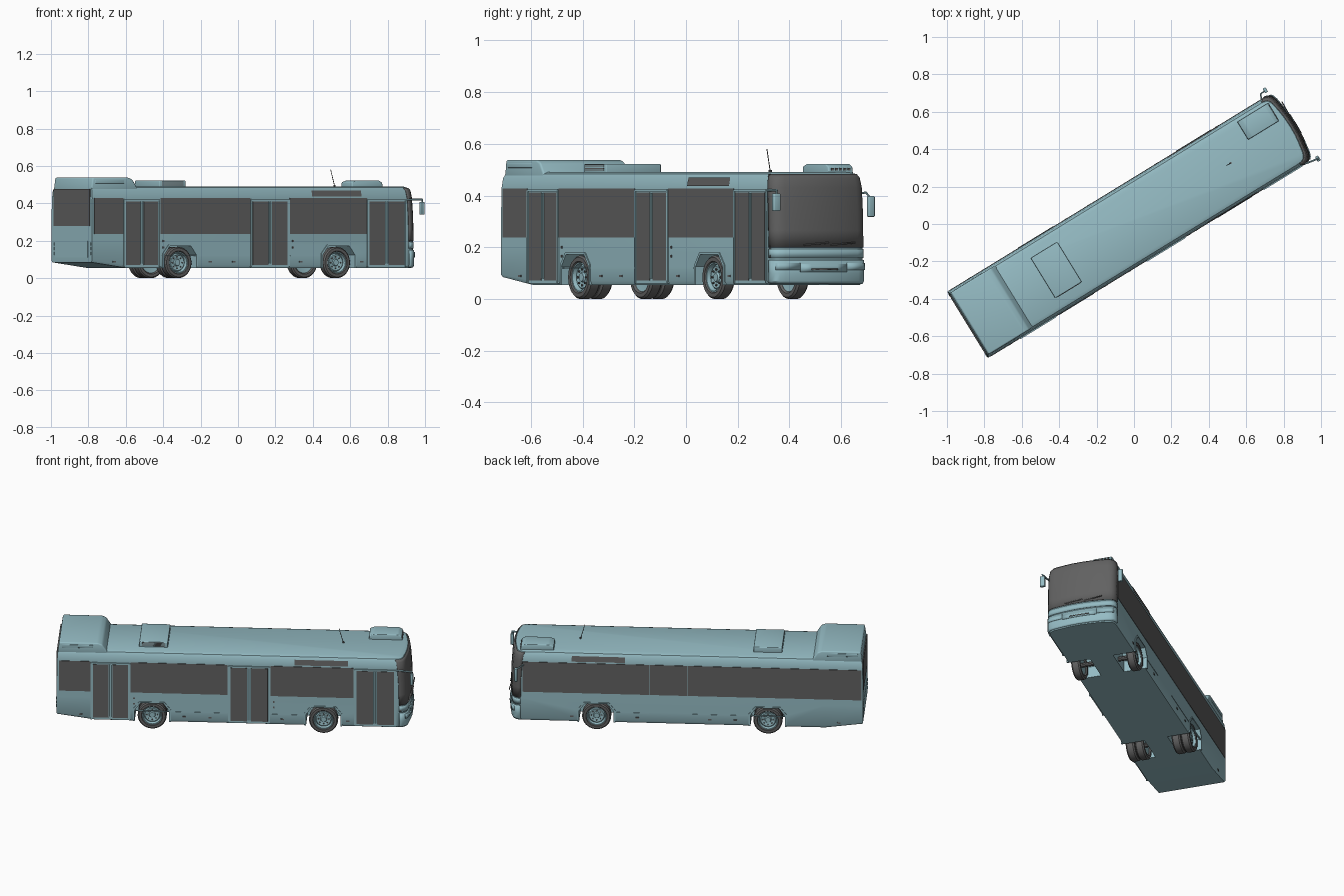
import bpy, bmesh, math
from mathutils import Matrix, Vector

if "Cube" in bpy.data.objects:
    bpy.data.objects.remove(bpy.data.objects["Cube"])

# Bus is modelled along local +x (u), then turned about z
PLACE = Matrix.Rotation(math.radians(31.5), 4, 'Z') @ Matrix.Translation((0, 0.005, 0))


def material(name, col):
    m = bpy.data.materials.new(name)
    m.diffuse_color = (*col, 1)
    m.use_nodes = True
    m.node_tree.nodes["Principled BSDF"].inputs["Base Color"].default_value = m.diffuse_color
    return m


PAINT = material("paint", (0.30, 0.50, 0.55))
DARK = material("dark", (0.12, 0.12, 0.12))


def finish(name, bm, mat, bevel=0, normals=True):
    if normals:
        bmesh.ops.recalc_face_normals(bm, faces=bm.faces)
    if bevel:
        bmesh.ops.bevel(bm, geom=list(bm.edges), offset=bevel, segments=3, profile=0.5, affect='EDGES')
    bm.transform(PLACE)
    me = bpy.data.meshes.new(name)
    bm.to_mesh(me)
    bm.free()
    me.materials.append(mat)
    ob = bpy.data.objects.new(name, me)
    bpy.context.collection.objects.link(ob)
    return ob


def box(name, u, v, z, mat=PAINT, bevel=0):
    bm = bmesh.new()
    c = [(a + b) / 2 for a, b in (u, v, z)]
    s = [abs(b - a) for a, b in (u, v, z)]
    bmesh.ops.create_cube(bm, size=1, matrix=Matrix.Translation(c) @ Matrix.Diagonal((*s, 1)))
    return finish(name, bm, mat, bevel)


def side(name, s, u0, u1, z0, z1, mat=DARK, t=0.002):
    return box(name, (u0, u1), (s * 0.2, s * (0.207 + t)), (z0, z1), mat)


def prism(name, prof, v0, v1, mat=PAINT, bevel=0):
    bm = bmesh.new()
    a = [bm.verts.new((u, v0, z)) for u, z in prof]
    b = [bm.verts.new((u, v1, z)) for u, z in prof]
    bm.faces.new(a)
    bm.faces.new(b[::-1])
    for i in range(len(a)):
        j = (i + 1) % len(a)
        bm.faces.new((a[i], a[j], b[j], b[i]))
    return finish(name, bm, mat, bevel)


def rod(name, p, q, r, mat=PAINT):
    p, q = Vector(p), Vector(q)
    d = q - p
    m = Matrix.Translation((p + q) / 2) @ d.to_track_quat('Z', 'Y').to_matrix().to_4x4()
    bm = bmesh.new()
    bmesh.ops.create_cone(bm, cap_ends=True, segments=10, radius1=r, radius2=r, depth=d.length, matrix=m)
    return finish(name, bm, mat)


def lathe(name, prof, centre, s, mat, seg=36):
    bm = bmesh.new()
    u, v, z = centre
    rings = [[bm.verts.new((u + r * math.cos(k * math.tau / seg), v + s * y,
                            z + r * math.sin(k * math.tau / seg))) for k in range(seg)] for r, y in prof]
    for a, b in zip(rings, rings[1:]):
        for k in range(seg):
            n = (k + 1) % seg
            bm.faces.new((a[k], a[n], b[n], b[k]))
    bmesh.ops.remove_doubles(bm, verts=bm.verts, dist=1e-5)
    return finish(name, bm, mat)


# Body section levels: height, half width, setback of the ends
LEVELS = [(0.055, 0.2, 0.006), (0.07, 0.207, 0), (0.2, 0.207, 0), (0.33, 0.207, 0.003), (0.43, 0.206, 0.01),
          (0.468, 0.2, 0.016), (0.484, 0.19, 0.026), (0.491, 0.172, 0.045)]
# Curved nose in plan: length position, inset from the side
NOSE = [(0.945, 0), (0.962, 0.003), (0.977, 0.011), (0.987, 0.024), (0.994, 0.045), (1.003, 0.105),
        (1.008, 0.15), (1.01, 0.207)]


def section(z):
    for a, b in zip(LEVELS, LEVELS[1:]):
        if z <= b[0]:
            t = (z - a[0]) / (b[0] - a[0])
            return [a[i] + (b[i] - a[i]) * t for i in (1, 2)]
    return LEVELS[-1][1:]


def nose(z, out=0):
    w, back = section(z)
    half = [(u - back + out, -(0.207 - i) * (w + out) / 0.207) for u, i in NOSE]
    return half + [(u, -v) for u, v in half[-2::-1]]


def front_strip(name, zs, out, mat, cut=slice(None)):
    bm = bmesh.new()
    rows = [[bm.verts.new((u, v, z)) for u, v in nose(z, out)[cut]] for z in zs]
    for a, b in zip(rows, rows[1:]):
        for i in range(len(a) - 1):
            bm.faces.new((a[i], a[i + 1], b[i + 1], b[i]))
    ob = finish(name, bm, mat, normals=False)
    m = ob.modifiers.new("thickness", 'SOLIDIFY')
    m.thickness, m.offset = 0.006, 0


# Body shell with raised tail underside
bm = bmesh.new()
rings = []
for z, w, back in LEVELS:
    tail = -1.04 + back * 0.3
    pts = [(tail, -w), (-0.82, -w)] + nose(z) + [(-0.82, w), (tail, w)]
    low = {0.055: 0.03, 0.07: 0.025}.get(z, 0)
    rings.append([bm.verts.new((u, v, z + (low if u < -0.9 else 0))) for u, v in pts])
for a, b in zip(rings, rings[1:]):
    for i in range(len(a)):
        j = (i + 1) % len(a)
        bm.faces.new((a[i], a[j], b[j], b[i]))
bm.faces.new(rings[-1])
r = rings[0]
bm.faces.new(r[1:-1])
bm.faces.new((r[0], r[1], r[-2], r[-1]))
body = finish("body", bm, PAINT)

# Wheel wells, arch lips and wheels
AXLES = {"front": 0.507, "rear": -0.487}
ARCH = [(-0.1, 0.0), (-0.1, 0.125), (-0.066, 0.172), (0.066, 0.172), (0.1, 0.125), (0.1, 0.0)]
TYRE = [(0.056, 0.018), (0.062, 0.026), (0.077, 0.026), (0.084, 0.018), (0.084, -0.018), (0.077, -0.026),
        (0.062, -0.026), (0.056, -0.018), (0.056, 0.018)]
RIM = [(0, 0.014), (0.016, 0.014), (0.02, 0.006), (0.042, 0.01), (0.048, 0.004), (0.053, 0.021),
       (0.058, 0.021), (0.058, -0.018), (0, -0.01)]
for end, u in AXLES.items():
    for s, lr in ((-1, "right"), (1, "left")):
        tag = f"{end}_{lr}"
        cutter = prism("well_cutter_" + tag, [(u + a, b) for a, b in ARCH], s * 0.07, s * 0.25)
        cutter.hide_render = True
        cutter.hide_set(True)
        m = body.modifiers.new("well", 'BOOLEAN')
        m.object, m.solver = cutter, 'EXACT'
        bpy.context.view_layer.objects.active = body
        bpy.ops.object.modifier_apply(modifier=m.name)
        bpy.data.objects.remove(cutter)
        inner = [(a, max(b, 0.055)) for a, b in ARCH]
        outer = [(a * 1.1, b if b < 0.06 else b + 0.008) for a, b in inner]
        prism("arch_lip_" + tag, [(u + a, b) for a, b in outer + inner[::-1]], s * 0.2, s * 0.211)
        for v in (0.168,) if end == "front" else (0.168, 0.112):
            lathe("tyre_" + tag, TYRE, (u, s * v, 0.084), s, DARK)
            lathe("rim_" + tag, RIM, (u, s * v, 0.084), s, PAINT)
        for k in range(8):
            a = k * math.tau / 8
            x, z = u + 0.031 * math.cos(a), 0.084 + 0.031 * math.sin(a)
            rod("wheel_nut_" + tag, (x, s * 0.174, z), (x, s * 0.181, z), 0.004, DARK)
    rod("axle_" + end, (u, -0.16, 0.084), (u, 0.16, 0.084), 0.014, DARK)

# Doors on the right side, two glazed leaves each
DOORS = [(-0.838, -0.616), (-0.042, 0.195), (0.689, 0.927)]
for a, b in DOORS:
    mid = (a + b) / 2
    side("door_panel", -1, a, b, 0.06, 0.422, PAINT, 0.001)
    side("door_header", -1, a, b, 0.415, 0.423, PAINT, 0.006)
    for p in (a, b):
        side("door_post", -1, p - 0.004, p + 0.004, 0.06, 0.42, PAINT, 0.005)
    for p, q in ((a + 0.01, mid - 0.011), (mid + 0.011, b - 0.01)):
        side("door_leaf", -1, p, q, 0.072, 0.411, DARK, 0.003)
    for p in (mid - 0.006, mid + 0.006):
        rod("door_handle", (p, -0.21, 0.08), (p, -0.21, 0.41), 0.003)
    for z in (0.16, 0.195):
        side("door_button", -1, b + 0.02, b + 0.03, z, z + 0.01, DARK, 0.003)

# Side windows
edges = [-1.032] + [e for d in DOORS for e in d]
for a, b in zip(edges[0:6:2], edges[1:6:2]):
    side("right_window", -1, a + 0.006, b - 0.006, 0.237, 0.428)
splits = [-1.032, -0.02, 0.2, 0.935]
for a, b in zip(splits, splits[1:]):
    side("left_window", 1, a + 0.001, b - 0.001, 0.237, 0.428)

# Side route displays on the roof slope, small markers on the skirt
for s in (-1, 1):
    bm = bmesh.new()
    pts = [(u, s * v, z) for v, z in ((0.2085, 0.437), (0.2025, 0.47)) for u in (0.34, 0.65)]
    q = [bm.verts.new(p) for p in pts]
    bm.faces.new([q[i] for i in ((0, 1, 3, 2) if s < 0 else (0, 2, 3, 1))])
    finish("side_display", bm, DARK, normals=False)
    for u in (-0.9, -0.3, -0.15, 0.27, 0.65):
        side("side_marker", s, u - 0.01, u + 0.01, 0.085, 0.093, DARK, 0.003)
    for a, b in ((-0.6, -0.052), (0.203, 0.39)):
        side("skirt_rib", s, a, b, 0.118, 0.121, PAINT, 0.002)

# Front: windscreen, bumper, lamps, grille, wipers
front_strip("windscreen", [0.2, 0.265, 0.33, 0.38, 0.43, 0.468, 0.481], 0.001, DARK)
front_strip("bumper", [0.06, 0.07, 0.1, 0.15], 0.003, PAINT)
front_strip("nose_panel", [0.158, 0.193], 0.001, PAINT)
front_strip("right_headlamp", [0.112, 0.14], 0.006, PAINT, slice(2, 6))
front_strip("left_headlamp", [0.112, 0.14], 0.006, PAINT, slice(9, 13))
front_strip("grille", [0.105, 0.135], 0.006, PAINT, slice(5, 10))
front_strip("grille_slot", [0.112, 0.117], 0.008, DARK, slice(6, 9))
for v in (-0.09, 0.03):
    rod("wiper", (1.012, v, 0.208), (1.016, v + 0.11, 0.218), 0.003, DARK)

# Mirrors on arms
rod("right_mirror_arm", (0.93, -0.205, 0.42), (1.025, -0.222, 0.42), 0.005)
rod("right_mirror_hanger", (1.022, -0.221, 0.422), (1.022, -0.221, 0.4), 0.004)
box("right_mirror", (1.012, 1.03), (-0.236, -0.206), (0.34, 0.408), PAINT, 0.004)
rod("left_mirror_arm", (0.927, 0.2, 0.405), (0.94, 0.234, 0.412), 0.004)
rod("left_mirror_hanger", (0.94, 0.234, 0.412), (0.972, 0.238, 0.39), 0.004)
box("left_mirror", (0.963, 0.981), (0.224, 0.252), (0.318, 0.398), PAINT, 0.004)

# Rear: window, engine cover, lamps
box("rear_window", (-1.041, -1.02), (-0.185, 0.185), (0.28, 0.478), DARK)
box("engine_cover", (-1.042, -1.02), (-0.165, 0.165), (0.11, 0.2), PAINT)
for s in (-1, 1):
    for z in (0.125, 0.15, 0.175):
        box("tail_lamp", (-1.043, -1.02), (s * 0.178, s * 0.198), (z, z + 0.016), PAINT)

# Roof: engine housing, air conditioner, hatch, antenna
prism("rear_housing", [(-1.036, 0.47), (-1.026, 0.538), (-0.8, 0.538), (-0.775, 0.528), (-0.738, 0.47)],
      -0.194, 0.194, PAINT, 0.008)
for s in (-1, 1):
    box("housing_vent", (-1.01, -0.83), (s * 0.18, s * 0.196), (0.507, 0.526), PAINT, 0.002)
box("air_conditioner", (-0.566, -0.4), (-0.123, 0.128), (0.48, 0.523), PAINT, 0.005)
for k in range(4):
    z = 0.497 + k * 0.0065
    box("conditioner_slat", (-0.55, -0.415), (-0.1255, -0.12), (z, z + 0.003), DARK)
prism("roof_hatch", [(0.755, 0.48), (0.757, 0.513), (0.785, 0.523), (0.925, 0.523), (0.945, 0.512), (0.952, 0.48)],
      0.06, 0.172, PAINT, 0.005)
for k in range(5):
    v = 0.072 + k * 0.019
    box("hatch_slot", (0.94, 0.951), (v, v + 0.011), (0.496, 0.507), DARK)
rod("antenna_base", (0.611, 0.003, 0.488), (0.611, 0.003, 0.498), 0.006, DARK)
rod("antenna", (0.61, 0.003, 0.495), (0.586, 0.003, 0.58), 0.0018, DARK)

# Smooth shading with sharp edges kept
bpy.ops.object.select_all(action='SELECT')
bpy.context.view_layer.objects.active = body
bpy.ops.object.shade_smooth_by_angle(angle=math.radians(30))
